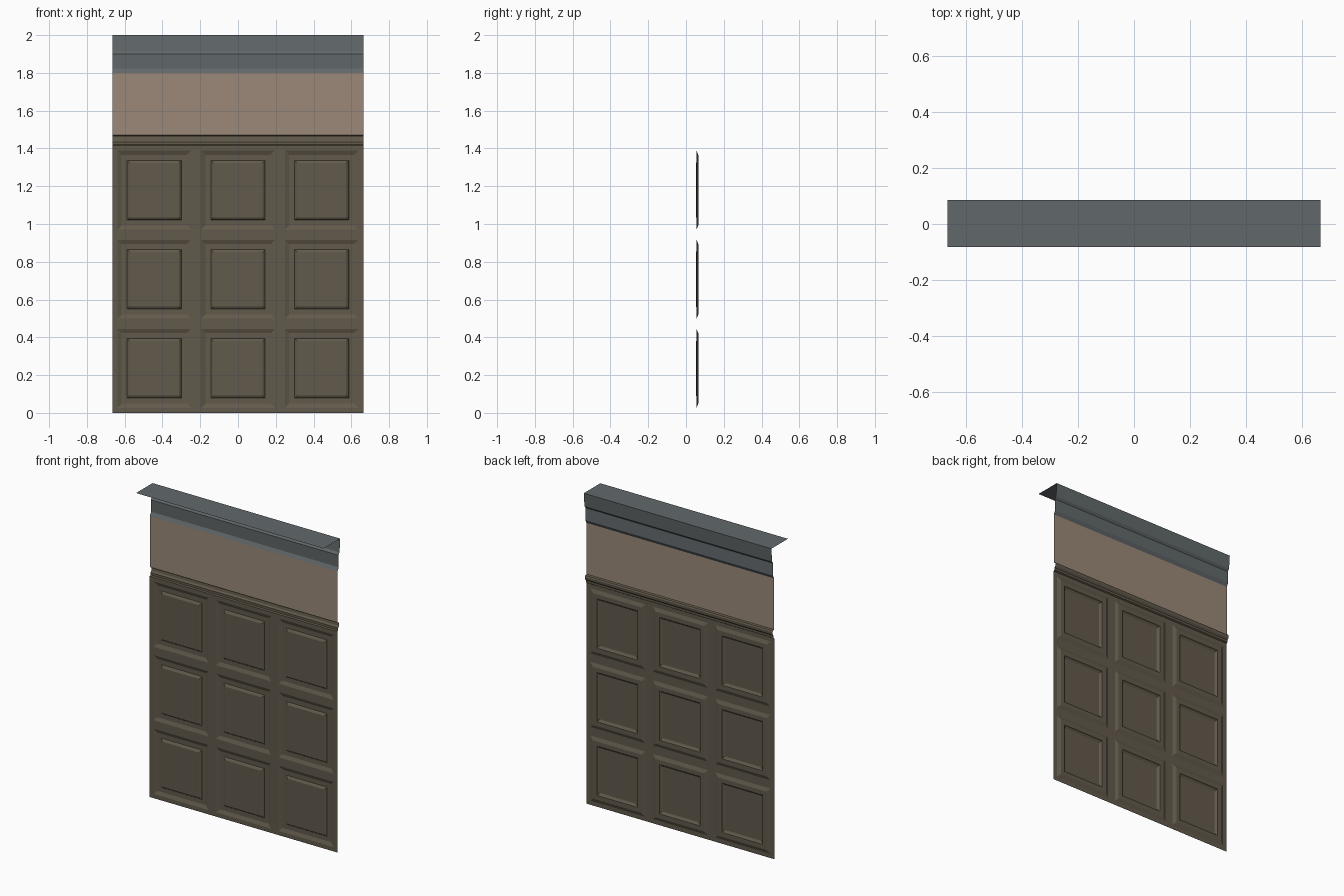
import bpy, bmesh

if "Cube" in bpy.data.objects:
    bpy.data.objects.remove(bpy.data.objects["Cube"])

W = 0.665          # half width of the wall section
WALL_Y = 0.056     # plane of the wall sheet; decorated side faces +y


def srgb(r, g, b):
    return [((c / 255 + 0.055) / 1.055) ** 2.4 for c in (r, g, b)] + [1.0]


def material(name, rgb):
    m = bpy.data.materials.new(name)
    m.diffuse_color = srgb(*rgb)
    m.use_nodes = True
    m.node_tree.nodes["Principled BSDF"].inputs["Base Color"].default_value = m.diffuse_color
    return m


wood = material("dark olive wood", (98, 90, 75))
plaster = material("tan plaster", (155, 137, 121))
stone = material("slate grey", (97, 104, 106))


def finish(name, bm, mat):
    me = bpy.data.meshes.new(name)
    bm.to_mesh(me)
    bm.free()
    me.materials.append(mat)
    ob = bpy.data.objects.new(name, me)
    bpy.context.collection.objects.link(ob)
    return ob


def strip(name, profile, mat):
    """Sweep an open (y, z) profile across the width, facing +y / up."""
    bm = bmesh.new()
    rows = [[bm.verts.new((x, y, z)) for x in (W, -W)] for y, z in profile]
    for a, b in zip(rows, rows[1:]):
        bm.faces.new((a[0], a[1], b[1], b[0]))
    finish(name, bm, mat)


# Panelled wainscot: 3 x 3 cells, each with a raised frame and sunken field
bm = bmesh.new()
TOP = 1.415
grid = [[bm.verts.new((-W + 2 * W * i / 3, WALL_Y, TOP * j / 3))
         for i in range(4)] for j in range(4)]
for j in range(3):
    for i in range(3):
        bm.faces.new((grid[j][i + 1], grid[j][i], grid[j + 1][i], grid[j + 1][i + 1]))
bm.normal_update()
cells = bm.faces[:]
for width, depth in ((0.027, 0), (0.022, 0.009), (0.029, 0),
                     (0.004, -0.006), (0.010, -0.006)):
    bmesh.ops.inset_individual(bm, faces=cells, thickness=width, depth=depth,
                               use_even_offset=True)
    bm.normal_update()
finish("wainscot_panels", bm, wood)

# Chair rail moulding
strip("chair_rail", [(0.056, 1.415), (0.064, 1.42), (0.064, 1.435),
                     (0.072, 1.445), (0.074, 1.46), (0.070, 1.468),
                     (0.058, 1.472)], wood)

# Plain wall between the rail and the cornice
strip("upper_wall", [(0.058, 1.472), (0.058, 1.80)], plaster)

# Cornice with flat cap running back over the wall
strip("cornice", [(0.058, 1.80), (0.070, 1.822), (0.067, 1.90),
                  (0.078, 1.915), (0.085, 2.0), (-0.082, 2.0)], stone)
